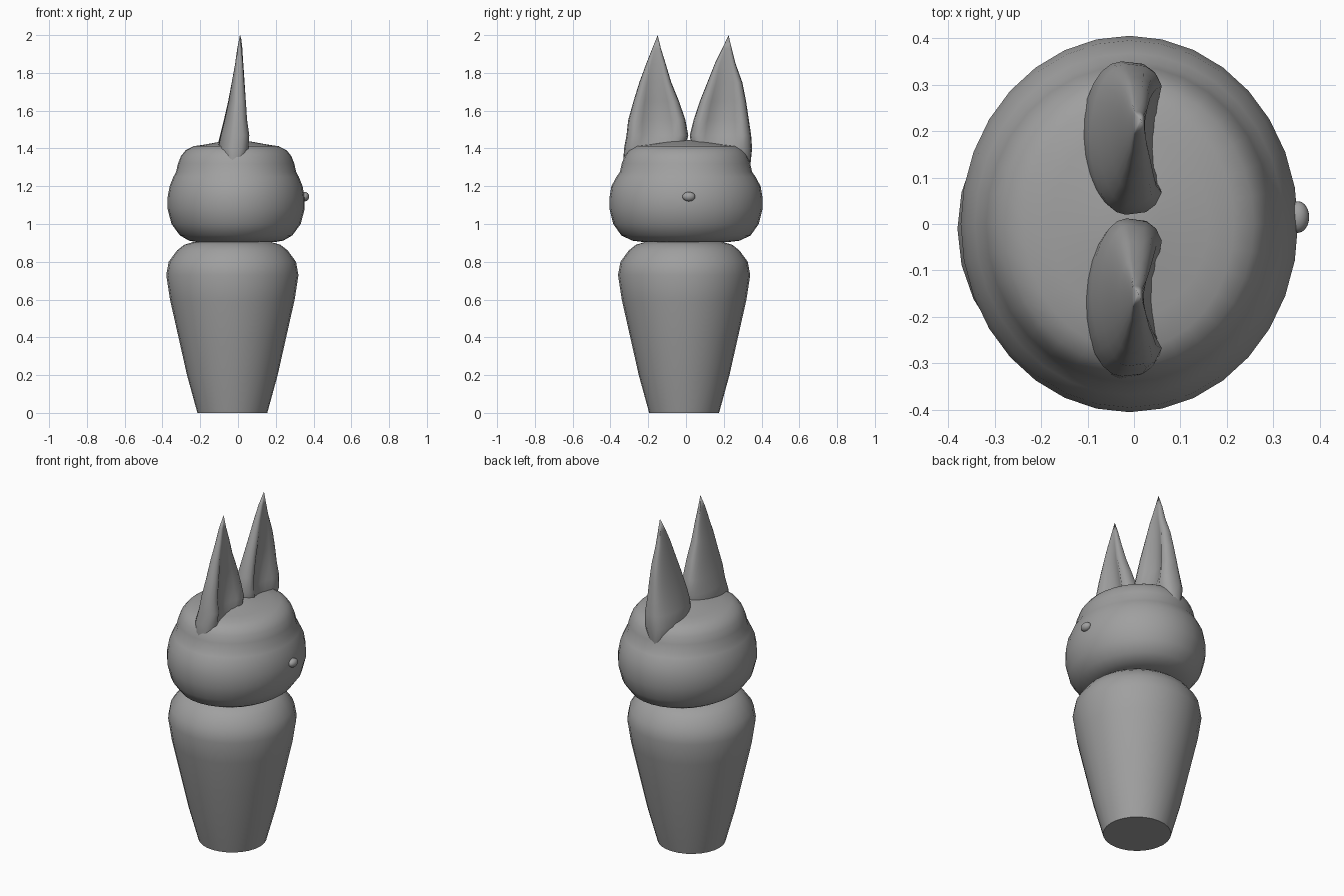
import bpy, bmesh, math

if "Cube" in bpy.data.objects:
    bpy.data.objects.remove(bpy.data.objects["Cube"])

grey = bpy.data.materials.new("plain grey")
grey.diffuse_color = (0.35, 0.35, 0.35, 1)
grey.use_nodes = True
grey.node_tree.nodes["Principled BSDF"].inputs["Base Color"].default_value = grey.diffuse_color


def loft(name, rings, tip=None, angle=50):
    """Skin a stack of point rings, closing the ends (optionally at a tip)."""
    bm = bmesh.new()
    rows = [[bm.verts.new(p) for p in r] for r in rings]
    n = len(rows[0])
    for a, b in zip(rows, rows[1:]):
        for i in range(n):
            j = (i + 1) % n
            bm.faces.new((a[i], a[j], b[j], b[i]))
    bm.faces.new(rows[0][::-1])
    if tip:
        t = bm.verts.new(tip)
        for i in range(n):
            bm.faces.new((rows[-1][i], rows[-1][(i + 1) % n], t))
    else:
        bm.faces.new(rows[-1])
    bmesh.ops.recalc_face_normals(bm, faces=bm.faces)
    me = bpy.data.meshes.new(name)
    bm.to_mesh(me)
    bm.free()
    me.materials.append(grey)
    ob = bpy.data.objects.new(name, me)
    bpy.context.collection.objects.link(ob)
    smooth(ob, angle)
    return ob


def smooth(ob, angle):
    bpy.ops.object.select_all(action='DESELECT')
    ob.select_set(True)
    bpy.context.view_layer.objects.active = ob
    bpy.ops.object.shade_smooth_by_angle(angle=math.radians(angle))


def oval(z, cx, cy, rx, ry, n):
    return [(cx + rx * math.cos(2 * math.pi * i / n),
             cy + ry * math.sin(2 * math.pi * i / n), z) for i in range(n)]


# tapered body: (height, radius)
body = [(0.0, .185), (.2, .24), (.4, .285), (.6, .33), (.73, .35), (.80, .337),
        (.86, .293), (.89, .255), (.905, .205)]
loft("body", [oval(z, -.03, -.01, r, r, 28) for z, r in body])

# rounded head with a cap-like upper bulge: (height, x radius, y radius)
head = [(.905, .21, .23), (.912, .25, .285), (.94, .298, .343), (1.0, .342, .385),
        (1.08, .363, .405), (1.14, .363, .405), (1.2, .352, .395), (1.25, .332, .368),
        (1.275, .318, .35), (1.32, .308, .34), (1.36, .292, .326), (1.39, .268, .305),
        (1.412, .225, .27), (1.42, .17, .2), (1.438, .07, .09)]
loft("head", [oval(z, -.01, 0, rx, ry, 32) for z, rx, ry in head], (-.01, 0, 1.445), 60)

# small nose on the +x side
bpy.ops.mesh.primitive_uv_sphere_add(segments=20, ring_count=12, location=(.353, .015, 1.145))
nose = bpy.context.object
nose.name = "nose"
nose.scale = (.024, .034, .025)
nose.data.materials.append(grey)
smooth(nose, 60)


# pointed ears: rounded back, hollowed face towards +x
def ear_ring(z, y0, y1, back, front, dent):
    c, h = (y0 + y1) / 2, (y1 - y0) / 2
    mid = (back + front) / 2 - .01
    pts = []
    for i in range(24):
        a = 2 * math.pi * i / 24
        t, s = math.sin(a), math.cos(a)
        if s > 0:
            x = mid + (front - mid) * s ** .6
            x -= dent * max(0, 1 - (t / .72) ** 2)
        else:
            x = mid + (mid - back) * s
        pts.append((x, c + h * t, z))
    return pts


# (height, outer y, inner y, back x, front x, hollow depth)
left = [(1.25, .335, .07, -.06, .03, 0), (1.33, .343, .05, -.095, .05, .0),
        (1.40, .350, .03, -.112, .078, .03), (1.47, .345, .02, -.095, .08, .06),
        (1.55, .333, .04, -.075, .065, .06), (1.65, .318, .073, -.052, .055, .045),
        (1.75, .298, .113, -.033, .045, .027), (1.85, .262, .153, -.015, .035, .012),
        (1.93, .242, .193, -.002, .026, .003)]
right = [(1.25, -.325, -.05, -.06, .03, 0), (1.33, -.332, -.03, -.09, .05, .0),
         (1.40, -.328, -.005, -.107, .075, .03), (1.47, -.315, .012, -.092, .08, .06),
         (1.55, -.306, -.003, -.072, .065, .06), (1.65, -.278, -.037, -.05, .055, .045),
         (1.75, -.247, -.078, -.033, .043, .025), (1.85, -.210, -.108, -.015, .033, .012),
         (1.93, -.178, -.133, -.004, .022, .003)]
for name, rows, tip in (("left_ear", left, (.015, .225, 2)), ("right_ear", right, (.01, -.15, 2))):
    loft(name, [ear_ring(z, min(a, b), max(a, b), *r) for z, a, b, *r in rows], tip, 60)
